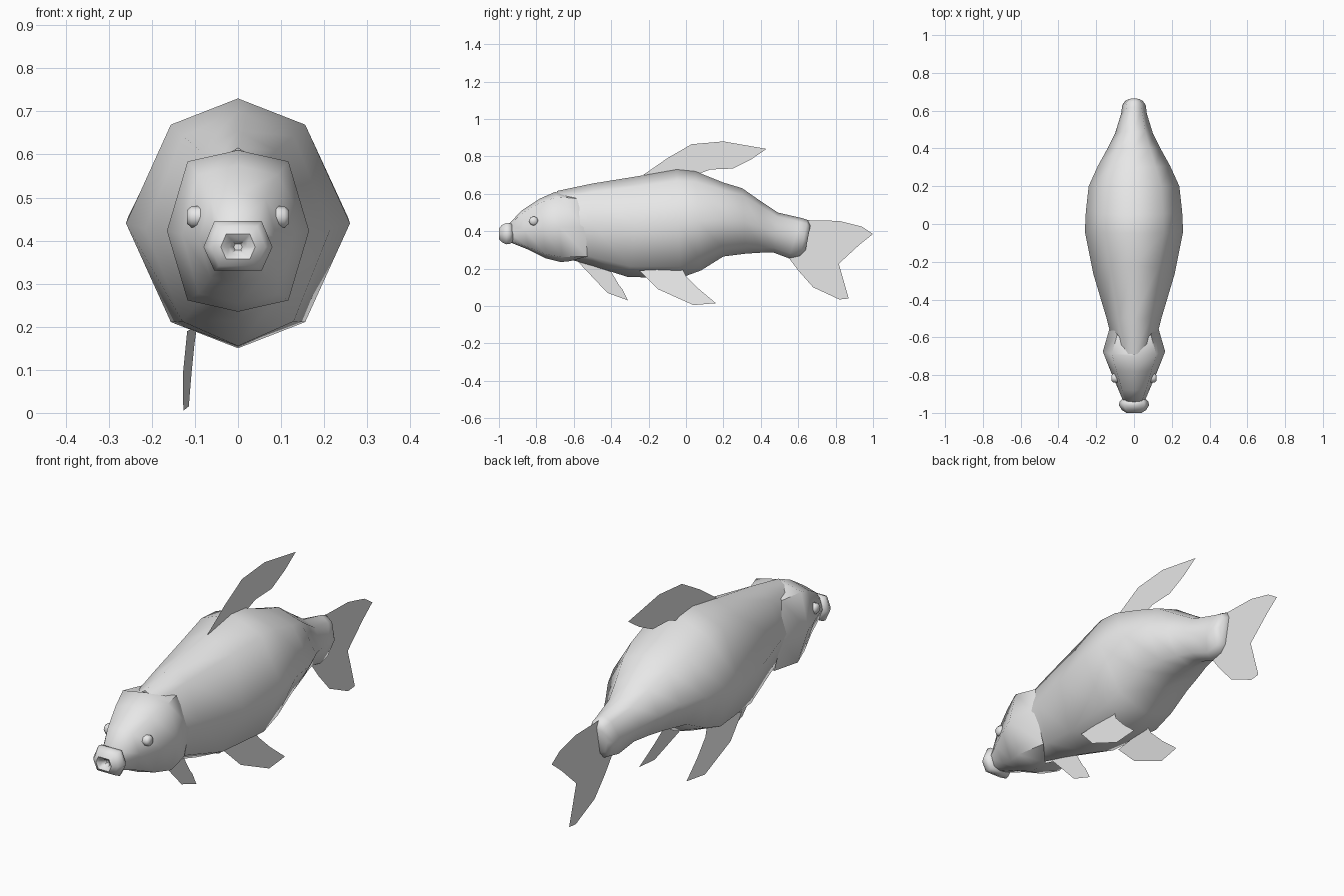
import bpy, bmesh, math
from mathutils import Vector

if "Cube" in bpy.data.objects:
    bpy.data.objects.remove(bpy.data.objects["Cube"])

GREY = (0.8, 0.8, 0.8, 1)
grey = bpy.data.materials.new("plain_grey")
grey.use_nodes = True
grey.diffuse_color = GREY
grey.node_tree.nodes["Principled BSDF"].inputs["Base Color"].default_value = GREY


def finish(bm, name, sharp=60):
    mesh = bpy.data.meshes.new(name)
    bmesh.ops.recalc_face_normals(bm, faces=bm.faces)
    bm.to_mesh(mesh)
    bm.free()
    mesh.materials.append(grey)
    obj = bpy.data.objects.new(name, mesh)
    bpy.context.collection.objects.link(obj)
    bpy.ops.object.select_all(action='DESELECT')
    obj.select_set(True)
    bpy.context.view_layer.objects.active = obj
    bpy.ops.object.shade_smooth_by_angle(angle=math.radians(sharp))
    return obj


def loft(name, rings, cap_start=True, cap_end=True):
    """Skin a list of rings that all have the same number of points."""
    bm = bmesh.new()
    rows = [[bm.verts.new(p) for p in ring] for ring in rings]
    n = len(rows[0])
    for a, b in zip(rows, rows[1:]):
        for i in range(n):
            j = (i + 1) % n
            bm.faces.new((a[i], a[j], b[j], b[i]))
    if cap_start:
        bm.faces.new(rows[0])
    if cap_end:
        bm.faces.new(rows[-1])
    return finish(bm, name)


def eight_ring(y_top, z_top, y_bot, z_bot, w, bulge=0, shape=(0.6, 0.79)):
    """Eight-sided section; bulge pushes the sides backwards."""
    sx, sz = shape
    pts = []
    for x, z in ((0, 1), (sx, sz), (1, 0), (sx, -sz),
                 (0, -1), (-sx, -sz), (-1, 0), (-sx, sz)):
        t = (1 - z) / 2
        y = y_top + (y_bot - y_top) * t + bulge * abs(x) ** 0.5
        pts.append((x * w, y, z_top + (z_bot - z_top) * t))
    return pts


def fin(name, outline, place):
    bm = bmesh.new()
    bm.faces.new([bm.verts.new(place(y, z)) for y, z in outline])
    bmesh.ops.triangulate(bm, faces=bm.faces)
    return finish(bm, name)


# Body, from inside the head to the rounded tail root
loft("body", [eight_ring(*r) for r in (
    (-0.69, 0.615, -0.66, 0.26, 0.10),
    (-0.50, 0.655, -0.50, 0.215, 0.145),
    (-0.22, 0.70, -0.31, 0.155, 0.215),
    (-0.05, 0.73, -0.03, 0.15, 0.26),
    (0.05, 0.72, 0.08, 0.19, 0.255),
    (0.20, 0.66, 0.20, 0.265, 0.24),
    (0.30, 0.63, 0.32, 0.28, 0.19),
    (0.40, 0.56, 0.40, 0.285, 0.14),
    (0.49, 0.50, 0.47, 0.285, 0.10),
    (0.62, 0.47, 0.55, 0.255, 0.068),
    (0.65, 0.46, 0.61, 0.268, 0.062),
    (0.665, 0.43, 0.64, 0.30, 0.045),
)])

# Head, an open hood with gill covers flaring over the body
loft("head", [eight_ring(*r, shape=(0.71, 0.86)) for r in (
    (-0.945, 0.44, -0.94, 0.34, 0.055),
    (-0.88, 0.51, -0.84, 0.30, 0.09),
    (-0.78, 0.575, -0.75, 0.255, 0.13),
    (-0.70, 0.61, -0.67, 0.235, 0.165, 0.01),
    (-0.685, 0.60, -0.62, 0.24, 0.125, 0.115),
)], cap_end=False)

# Mouth, a six-sided lip with a dimple
HEX = ((0.055, 0.06), (0.08, 0), (0.055, -0.055),
       (-0.055, -0.055), (-0.08, 0), (-0.055, 0.06))
loft("mouth", [[(x * s, y, 0.385 + z * s) for x, z in HEX] for y, s in (
    (-0.925, 0.75), (-0.94, 0.95), (-0.96, 1.0), (-0.985, 0.8),
    (-1.0, 0.5), (-0.985, 0.25), (-0.965, 0.12))])

# Eyes, small flattened discs
for side, name in ((1, "left_eye"), (-1, "right_eye")):
    rings = []
    for x, r in ((0.085, 0.025), (0.108, 0.025), (0.118, 0.016)):
        rings.append([(side * x, -0.815 + r * math.cos(k * math.pi / 4),
                       0.455 + r * math.sin(k * math.pi / 4)) for k in range(8)])
    loft(name, rings)

# Fins on the centre line
middle = lambda y, z: (0, y, z)
fin("dorsal_fin", [(-0.23, 0.70), (-0.10, 0.79), (0.03, 0.865), (0.20, 0.88),
                   (0.43, 0.84), (0.35, 0.785), (0.25, 0.735), (0.13, 0.73),
                   (0.05, 0.70)], middle)
fin("tail_fin", [(0.54, 0.27), (0.60, 0.46), (0.82, 0.455), (0.94, 0.425),
                 (1.0, 0.385), (0.93, 0.33), (0.80, 0.285), (0.80, 0.21),
                 (0.87, 0.04), (0.82, 0.035), (0.68, 0.10), (0.60, 0.19)], middle)
fin("belly_fin", [(-0.59, 0.25), (-0.53, 0.19), (-0.42, 0.07), (-0.31, 0.03),
                  (-0.34, 0.09), (-0.39, 0.15), (-0.41, 0.20)], middle)

# Paired fins under the body, the right one slightly turned
PAIR = [(-0.25, 0.19), (-0.15, 0.09), (0.04, 0.005), (0.16, 0.015),
        (0.07, 0.09), (0.0, 0.16), (-0.02, 0.20)]
for side, turn, name in ((1, 0, "left_belly_fin"), (-1, 0.09, "right_belly_fin")):
    fin(name, PAIR, lambda y, z: (side * (0.136 - 0.19 * z - turn * (y + 0.05)), y, z))
